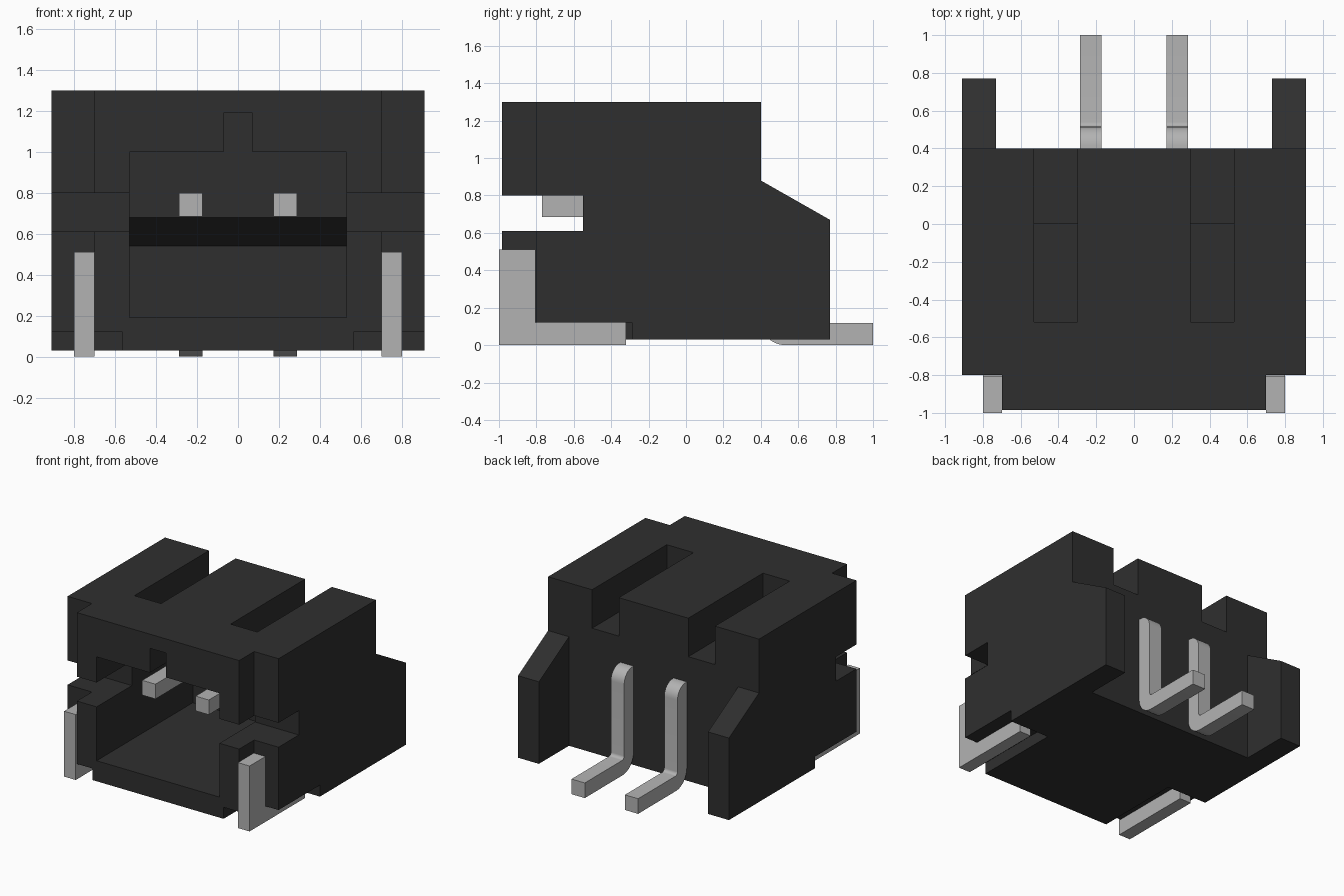
import bpy, bmesh, math

if "Cube" in bpy.data.objects:
    bpy.data.objects.remove(bpy.data.objects["Cube"], do_unlink=True)


def material(name, rgb, rough, metal):
    m = bpy.data.materials.new(name)
    m.use_nodes = True
    m.diffuse_color = (*rgb, 1)
    p = next(n for n in m.node_tree.nodes if n.type == 'BSDF_PRINCIPLED')
    p.inputs["Base Color"].default_value = (*rgb, 1)
    p.inputs["Roughness"].default_value = rough
    p.inputs["Metallic"].default_value = metal
    return m


BLACK = material("black plastic", (0.028, 0.028, 0.028), 0.6, 0)
GREY = material("tin grey", (0.45, 0.45, 0.45), 0.5, 0)


def prism(name, points, lo, hi, axis, mat=None):
    """Extrude a 2D outline: axis 'X' takes (y, z) points, axis 'Z' takes (x, y)."""
    bm = bmesh.new()
    place = (lambda a, b, t: (t, a, b)) if axis == 'X' else (lambda a, b, t: (a, b, t))
    n = len(points)
    low = [bm.verts.new(place(a, b, lo)) for a, b in points]
    high = [bm.verts.new(place(a, b, hi)) for a, b in points]
    bm.faces.new(low)
    bm.faces.new(high)
    for i in range(n):
        j = (i + 1) % n
        bm.faces.new((low[i], low[j], high[j], high[i]))
    bmesh.ops.recalc_face_normals(bm, faces=bm.faces)
    mesh = bpy.data.meshes.new(name)
    bm.to_mesh(mesh)
    bm.free()
    obj = bpy.data.objects.new(name, mesh)
    bpy.context.collection.objects.link(obj)
    if mat:
        mesh.materials.append(mat)
    return obj


def rect(a0, a1, b0, b1):
    return [(a0, b0), (a1, b0), (a1, b1), (a0, b1)]


def arc(cy, cz, r, start, end, steps=8):
    angles = [math.radians(start + (end - start) * i / steps) for i in range(steps + 1)]
    return [(cy + r * math.cos(t), cz + r * math.sin(t)) for t in angles]


def select_only(obj):
    bpy.ops.object.select_all(action='DESELECT')
    obj.select_set(True)
    bpy.context.view_layer.objects.active = obj


def carve(body, cutter):
    cutter.hide_render = True
    mod = body.modifiers.new("cut", 'BOOLEAN')
    mod.operation = 'DIFFERENCE'
    mod.solver = 'EXACT'
    mod.object = cutter
    select_only(body)
    bpy.ops.object.modifier_apply(modifier=mod.name)
    bpy.data.objects.remove(cutter, do_unlink=True)


# Housing: plan outline with stepped front corners and two rear wings
half = [(0.70, -0.985), (0.70, -0.80), (0.91, -0.80), (0.91, 0.77), (0.73, 0.77), (0.73, 0.40)]
plan = half + [(-x, y) for x, y in reversed(half)]
housing = prism("housing", plan, 0.03, 1.30, 'Z', BLACK)

# Sloped tops of the rear wings
carve(housing, prism("wing_cutter", [(0.40, 0.88), (0.87, 0.613), (0.87, 1.5), (0.40, 1.5)],
                     -1.2, 1.2, 'X'))

# Front cavity with an undercut rear wall, and the key groove in its ceiling
carve(housing, prism("cavity_cutter", [(-1.2, 0.19), (-1.2, 1.0), (0, 1.0), (0, 0.68),
                                       (0.2, 0.54), (0.2, 0.19)], -0.53, 0.53, 'X'))
carve(housing, prism("key_cutter", rect(-1.2, 0, 0.9, 1.19), -0.07, 0.07, 'X'))

# Side latch slots through both walls
for s in (-1, 1):
    lo, hi = sorted((s * 0.45, s * 1.2))
    carve(housing, prism("latch_cutter", rect(-1.2, -0.55, 0.61, 0.80), lo, hi, 'X'))

# Open slots in the roof and recesses under the front corners
for s in (-1, 1):
    lo, hi = sorted((s * 0.30, s * 0.53))
    carve(housing, prism("roof_slot_cutter", rect(-0.52, 0.6, 1.0, 1.5), lo, hi, 'X'))
    lo, hi = sorted((s * 0.565, s * 1.2))
    carve(housing, prism("foot_cutter", rect(-1.2, -0.29, -0.2, 0.12), lo, hi, 'X'))

# Solder tabs and bent contact pins, one of each per side
tab = [(-1, 0), (-0.32, 0), (-0.32, 0.12), (-0.805, 0.12), (-0.805, 0.51), (-1, 0.51)]
pin = ([(-0.77, 0.80), (-0.77, 0.685), (0.40, 0.685)]
       + arc(0.53, 0.13, 0.13, 180, 270)
       + [(1.0, 0), (1.0, 0.118)]
       + arc(0.54, 0.143, 0.025, 270, 180, 5)
       + arc(0.415, 0.70, 0.10, 0, 90))
for s, side in ((1, "left"), (-1, "right")):
    lo, hi = sorted((s * 0.70, s * 0.80))
    prism(side + "_solder_tab", tab, lo, hi, 'X', GREY)
    lo, hi = sorted((s * 0.173, s * 0.287))
    contact = prism(side + "_contact_pin", pin, lo, hi, 'X', GREY)
    select_only(contact)
    bpy.ops.object.shade_smooth_by_angle(angle=math.radians(30))
